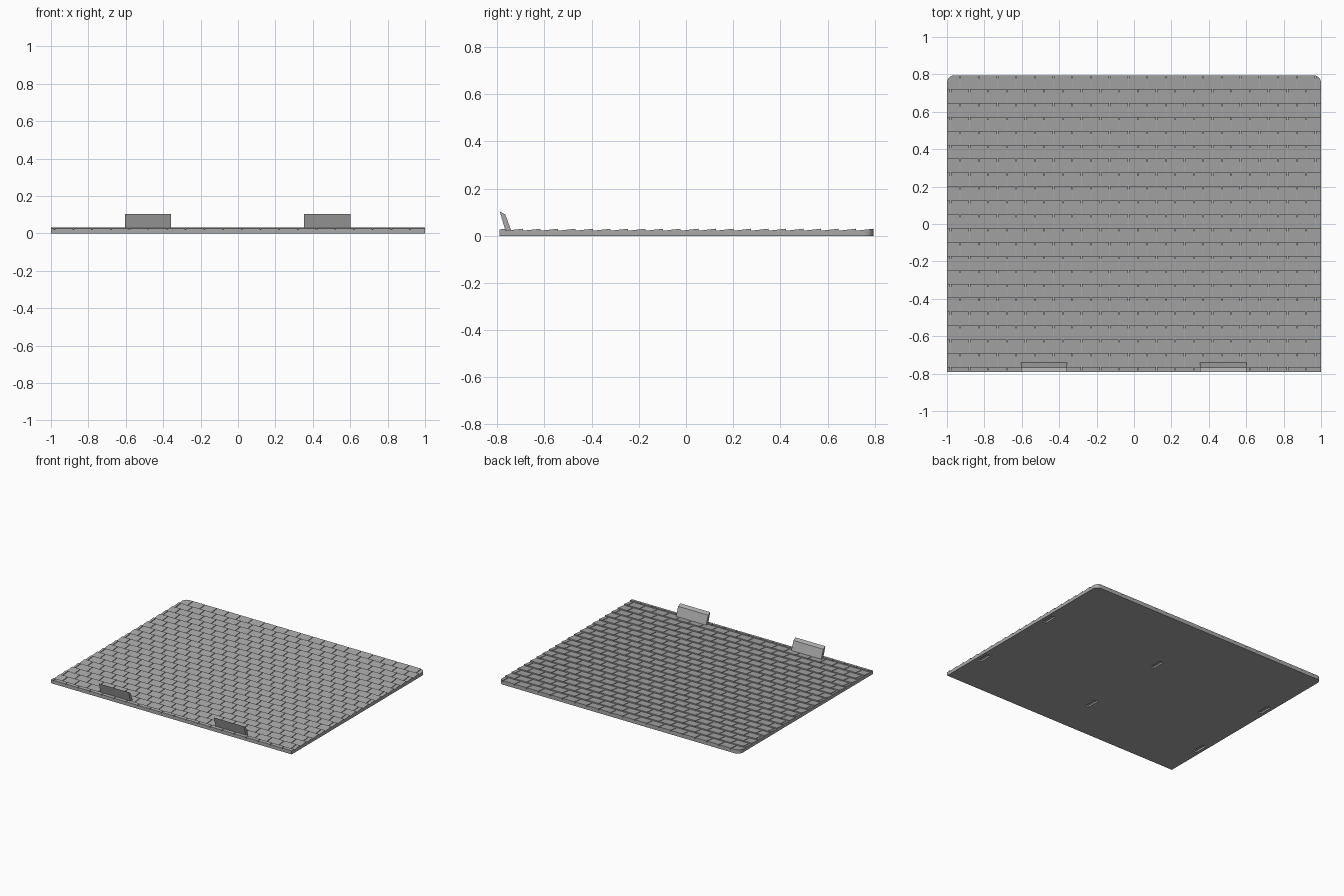
import bpy, bmesh, math

if "Cube" in bpy.data.objects:
    bpy.data.objects.remove(bpy.data.objects["Cube"])

grey = bpy.data.materials.new("slate grey")
grey.diffuse_color = (0.40, 0.40, 0.40, 1)
grey.use_nodes = True
grey.node_tree.nodes["Principled BSDF"].inputs["Base Color"].default_value = grey.diffuse_color

FRONT, BACK, R = -0.79, 0.795, 0.04      # panel ends and corner radius
PITCH, TILE, GAP = 0.0743, 0.1, 0.005    # course depth, tile width, joint
DECK, LOW, HIGH = 0.02, 0.0215, 0.03     # deck top, tile top at both ends
ARC = [(1 - R + R * math.sin(a), BACK - R + R * math.cos(a))
       for a in [math.radians(15 * i) for i in range(7)]]


def make(name, build):
    bm = bmesh.new()
    build(bm)
    bmesh.ops.recalc_face_normals(bm, faces=bm.faces)
    me = bpy.data.meshes.new(name)
    bm.to_mesh(me)
    bm.free()
    ob = bpy.data.objects.new(name, me)
    me.materials.append(grey)
    bpy.context.collection.objects.link(ob)
    return ob


def prism(bm, lower, upper):
    """Solid between two matching loops of points."""
    a = [bm.verts.new(p) for p in lower]
    b = [bm.verts.new(p) for p in upper]
    bm.faces.new(a[::-1])
    bm.faces.new(b)
    for i in range(len(a)):
        j = (i + 1) % len(a)
        bm.faces.new((a[i], a[j], b[j], b[i]))


def box(bm, x0, x1, y0, y1, z0, z1):
    loop = [(x0, y0), (x1, y0), (x1, y1), (x0, y1)]
    prism(bm, [(x, y, z0) for x, y in loop], [(x, y, z1) for x, y in loop])


# Deck with two rounded corners
def deck(bm):
    loop = [(-1, FRONT), (1, FRONT)] + ARC[::-1] + [(-x, y) for x, y in ARC]
    prism(bm, [(x, y, 0) for x, y in loop], [(x, y, DECK) for x, y in loop])


# Six short slots in the underside
def slots(bm):
    for x in (-0.96, 0, 0.96):
        for y in (-0.45, 0.24):
            box(bm, x - 0.015, x + 0.015, y - 0.05, y + 0.05, -0.01, 0.012)


panel = make("roof_deck", deck)
cutter = make("slot_cutter", slots)
cutter.hide_render = True
cutter.hide_viewport = True
cut = panel.modifiers.new("slots", 'BOOLEAN')
cut.operation = 'DIFFERENCE'
cut.solver = 'EXACT'
cut.object = cutter


def back_limit(x):
    d = max(0, abs(x) - (1 - R))
    return BACK - R + math.sqrt(max(0, R * R - d * d))


# Staggered courses of wedge tiles, thick end towards the back
def tiles(bm):
    for row in range(22):
        end = BACK - (21 - row) * PITCH
        start = end - PITCH
        y0 = max(FRONT, start)
        x = -1.08 + (row % 2) * TILE / 2
        while x < 1:
            x0, x1 = max(-1, x + GAP / 2), min(1, x + TILE - GAP / 2)
            x += TILE
            if x1 - x0 < 0.004:
                continue
            xs = {x0, x1}
            if row == 21:
                xs |= {s * px for px, _ in ARC for s in (-1, 1) if x0 < s * px < x1}
            loop = [(x0, y0), (x1, y0)]
            loop += [(px, min(end, back_limit(px))) for px in sorted(xs, reverse=True)]
            prism(bm, [(px, py, DECK) for px, py in loop],
                  [(px, py, LOW + (HIGH - LOW) * (py - start) / PITCH) for px, py in loop])


make("shingle_courses", tiles)

# Two leaning hooks on the front edge
PROFILE = [(-0.765, 0.02), (-0.74, 0.02), (-0.766, 0.09), (-0.79, 0.104)]
for side, x0, x1 in (("left", -0.605, -0.357), ("right", 0.352, 0.602)):
    make(side + "_hook", lambda bm: prism(bm, [(x0, y, z) for y, z in PROFILE],
                                          [(x1, y, z) for y, z in PROFILE]))
